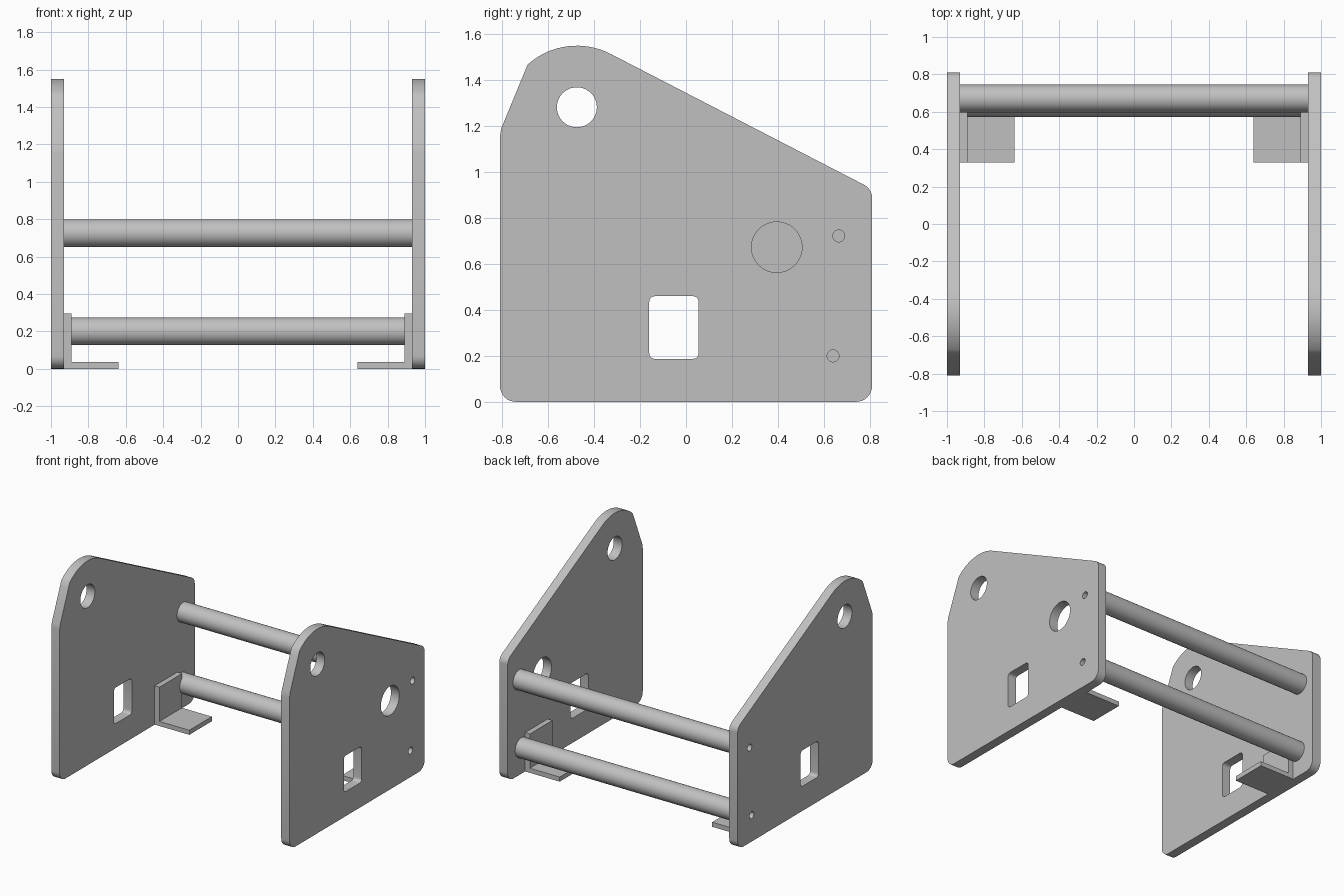
import bpy, bmesh
from math import sin, cos, radians, pi
from mathutils import Vector

if "Cube" in bpy.data.objects:
    bpy.data.objects.remove(bpy.data.objects["Cube"], do_unlink=True)

# Single steel colour
steel = bpy.data.materials.new("plain_steel_grey")
steel.use_nodes = True
colour = (0.53, 0.53, 0.53, 1)
steel.diffuse_color = colour
steel.node_tree.nodes["Principled BSDF"].inputs["Base Color"].default_value = colour


def arc(cy, cz, r, start, end, n):
    """Points on an arc in the (y, z) plane, angles in degrees."""
    angles = [radians(start + (end - start) * i / n) for i in range(n + 1)]
    return [(cy + r * cos(a), cz + r * sin(a)) for a in angles]


def circle(cy, cz, r, n=40):
    return arc(cy, cz, r, 0, 360, n)[:-1]


def rounded_rect(y0, y1, z0, z1, r):
    return (arc(y1 - r, z0 + r, r, -90, 0, 5) + arc(y1 - r, z1 - r, r, 0, 90, 5)
            + arc(y0 + r, z1 - r, r, 90, 180, 5) + arc(y0 + r, z0 + r, r, 180, 270, 5))


def finish(bm, name):
    bmesh.ops.recalc_face_normals(bm, faces=bm.faces)
    mesh = bpy.data.meshes.new(name)
    bm.to_mesh(mesh)
    bm.free()
    mesh.materials.append(steel)
    obj = bpy.data.objects.new(name, mesh)
    bpy.context.collection.objects.link(obj)
    bpy.ops.object.select_all(action="DESELECT")
    obj.select_set(True)
    bpy.context.view_layer.objects.active = obj
    bpy.ops.object.shade_smooth_by_angle(angle=radians(30))
    return obj


def plate(name, x0, x1, loops):
    """Flat plate between x0 and x1; the first loop is the outline, the rest are holes."""
    bm = bmesh.new()
    edges = []
    for loop in loops:
        vs = [bm.verts.new((x0, y, z)) for y, z in loop]
        edges += [bm.edges.new((a, b)) for a, b in zip(vs, vs[1:] + vs[:1])]
    bmesh.ops.triangle_fill(bm, edges=edges, use_beauty=True, normal=(1, 0, 0))
    side = bmesh.ops.extrude_face_region(bm, geom=bm.faces[:], use_keep_orig=True)
    moved = [g for g in side["geom"] if isinstance(g, bmesh.types.BMVert)]
    bmesh.ops.translate(bm, verts=moved, vec=(x1 - x0, 0, 0))
    return finish(bm, name)


def rod(name, y, z, r, half):
    bm = bmesh.new()
    bmesh.ops.create_cone(bm, cap_ends=True, segments=48, radius1=r, radius2=r, depth=2 * half)
    for v in bm.verts:
        v.co = Vector((v.co.z, v.co.x + y, v.co.y + z))
    return finish(bm, name)


def angle_bracket(name, s):
    """L-section lying against the inside of a side plate."""
    section = [(0.93, 0), (0.64, 0), (0.64, 0.035), (0.89, 0.035), (0.89, 0.295), (0.93, 0.295)]
    bm = bmesh.new()
    face = bm.faces.new([bm.verts.new((s * x, 0.33, z)) for x, z in section])
    ext = bmesh.ops.extrude_face_region(bm, geom=[face], use_keep_orig=True)
    moved = [g for g in ext["geom"] if isinstance(g, bmesh.types.BMVert)]
    bmesh.ops.translate(bm, verts=moved, vec=(0, 0.27, 0))
    return finish(bm, name)


# Side plate outline: rounded foot corners, sloped top edge and rounded lifting eye
outline = (arc(0.74, 0.07, 0.07, -90, 0, 8)
           + arc(0.745, 0.887, 0.065, 0, 62, 7)
           + arc(-0.475, 1.23, 0.32, 62, 132, 16)
           + [(-0.705, 1.43), (-0.804, 1.19), (-0.81, 1.155)]
           + arc(-0.74, 0.07, 0.07, 180, 270, 8))

# Openings shared by both plates, plus the shaft hole on one side only
shared = [circle(-0.475, 1.282, 0.087),
          rounded_rect(-0.16, 0.055, 0.187, 0.46, 0.025),
          circle(0.665, 0.722, 0.026, 24),
          circle(0.64, 0.2, 0.026, 24)]
shaft_hole = circle(0.395, 0.673, 0.11, 48)

plate("left_side_plate", 0.93, 1.0, [outline] + shared + [shaft_hole])
plate("right_side_plate", -1.0, -0.93, [outline] + shared)

# Cross rods joining the plates
rod("upper_cross_rod", 0.671, 0.725, 0.074, 0.93)
rod("lower_cross_rod", 0.646, 0.2, 0.074, 0.93)

# Mounting brackets
for side, s in (("left", 1), ("right", -1)):
    angle_bracket(side + "_angle_bracket", s)
